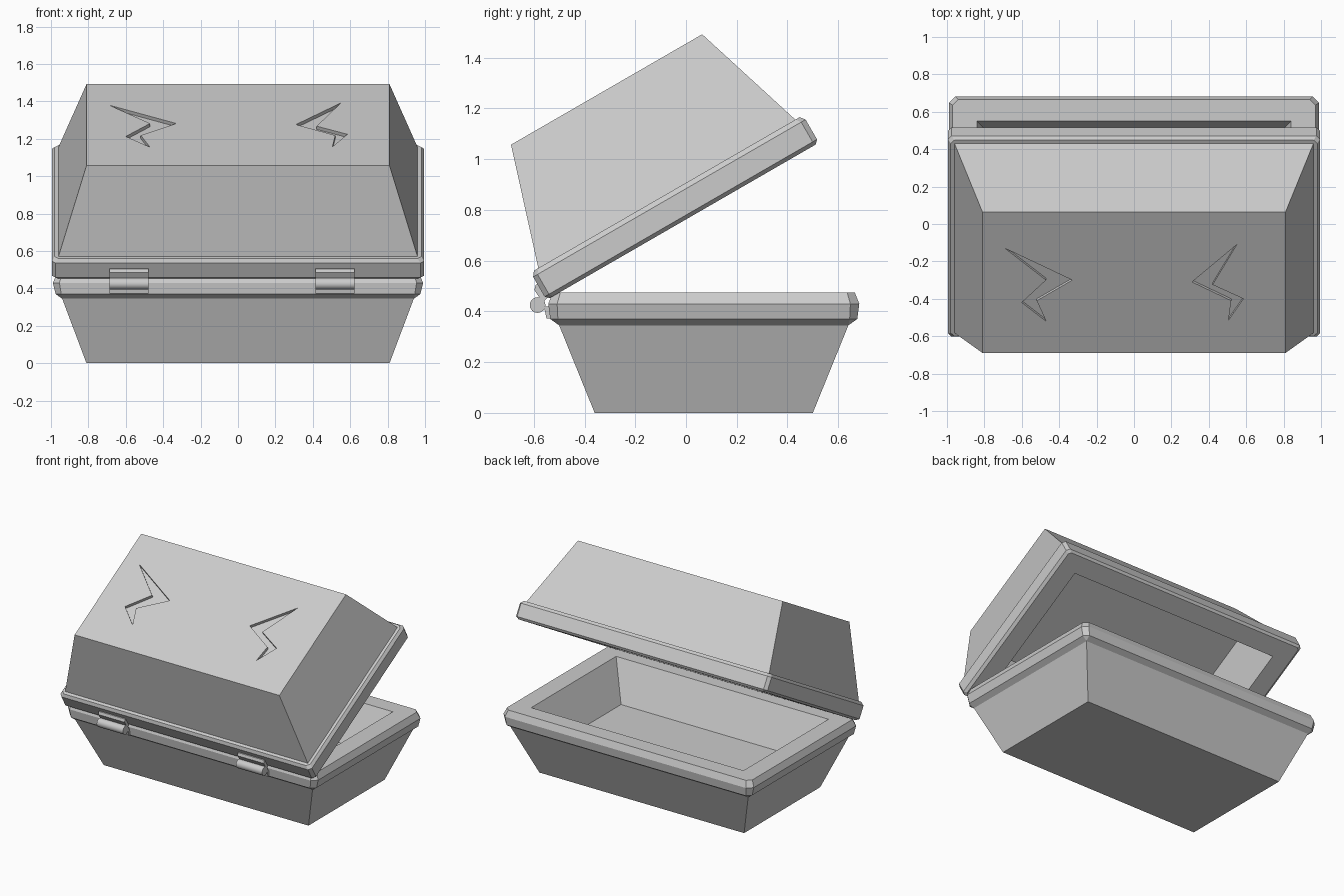
import bpy, bmesh, math
from mathutils import Matrix

if "Cube" in bpy.data.objects:
    bpy.data.objects.remove(bpy.data.objects["Cube"])

grey = bpy.data.materials.new("plain_grey")
grey.diffuse_color = (0.6, 0.6, 0.6, 1)
grey.use_nodes = True
grey.node_tree.nodes["Principled BSDF"].inputs["Base Color"].default_value = grey.diffuse_color


def finish(bm, name, matrix=None, mat=grey):
    """Clean the mesh, place it and link it as a named object."""
    bmesh.ops.remove_doubles(bm, verts=bm.verts, dist=1e-5)
    bmesh.ops.recalc_face_normals(bm, faces=bm.faces)
    me = bpy.data.meshes.new(name)
    bm.to_mesh(me)
    bm.free()
    me.materials.append(mat)
    ob = bpy.data.objects.new(name, me)
    if matrix:
        ob.matrix_world = matrix
    bpy.context.collection.objects.link(ob)
    return ob


def loft(name, rings, matrix):
    """Loft rectangles (half x, half y, corner cut, z), capped at both ends."""
    bm = bmesh.new()
    loops = []
    for hx, hy, c, z in rings:
        pts = [(hx, -hy + c), (hx, hy - c), (hx - c, hy), (-hx + c, hy),
               (-hx, hy - c), (-hx, -hy + c), (-hx + c, -hy), (hx - c, -hy)]
        loops.append([bm.verts.new((x, y, z)) for x, y in pts])
    for a, b in zip(loops, loops[1:]):
        for i in range(8):
            j = (i + 1) % 8
            bm.faces.new((a[i], a[j], b[j], b[i]))
    bm.faces.new(loops[0])
    bm.faces.new(loops[-1])
    return finish(bm, name, matrix)


def prism(name, pts, depth, matrix):
    """Extrude a flat outline along local z."""
    bm = bmesh.new()
    low = [bm.verts.new((x, y, 0)) for x, y in pts]
    high = [bm.verts.new((x, y, depth)) for x, y in pts]
    bm.faces.new(low)
    bm.faces.new(high)
    for i in range(len(pts)):
        j = (i + 1) % len(pts)
        bm.faces.new((low[i], low[j], high[j], high[i]))
    return finish(bm, name, matrix)


# Tray: tapered outside, chamfered rim, tapered cavity
loft("tray", [
    (0.81, 0.43, 0, 0), (0.94, 0.57, 0, 0.345), (0.975, 0.605, 0.03, 0.37),
    (0.99, 0.613, 0.035, 0.43), (0.97, 0.595, 0.03, 0.475),
    (0.84, 0.48, 0, 0.475), (0.71, 0.35, 0, 0.215)],
    Matrix.Translation((0, 0.07, 0)))

# Lid: cavity, rim and tapered outside, tilted open by 30 degrees
lid_frame = Matrix.Translation((0, -0.013, 0.755)) @ Matrix.Rotation(math.radians(30), 4, 'X')
lid = loft("lid", [
    (0.74, 0.38, 0, 0.28), (0.84, 0.48, 0, 0), (0.975, 0.605, 0.015, 0),
    (0.995, 0.62, 0.02, 0.015), (0.995, 0.62, 0.02, 0.105),
    (0.98, 0.605, 0.02, 0.125), (0.96, 0.585, 0, 0.125), (0.81, 0.435, 0, 0.6)],
    lid_frame)

# Zigzag grooves cut into the lid top (outlines in plan, unprojected onto the slope)
bolts = [
    [(-.69, -.13), (-.33, -.30), (-.52, -.41), (-.47, -.52), (-.60, -.42), (-.47, -.30)],
    [(.55, -.11), (.31, -.31), (.52, -.41), (.505, -.515), (.585, -.40), (.42, -.325)]]
for i, plan in enumerate(bolts):
    pts = [(x, (y + 0.313) / math.cos(math.radians(30))) for x, y in plan]
    cutter = prism(f"groove_cutter_{i}", pts, 0.1, lid_frame @ Matrix.Translation((0, 0, 0.58)))
    cutter.hide_render = True
    cutter.hide_set(True)
    mod = lid.modifiers.new("groove", 'BOOLEAN')
    mod.operation = 'DIFFERENCE'
    mod.solver = 'EXACT'
    mod.object = cutter

# Hinges: barrel plus one leaf on the tray and one on the lid
along_x = Matrix(((0, 0, 1, 0), (1, 0, 0, 0), (0, 1, 0, 0), (0, 0, 0, 1)))
barrel = [(-0.585 + 0.031 * math.cos(k * math.pi / 8),
           0.425 + 0.031 * math.sin(k * math.pi / 8)) for k in range(16)]
tray_leaf = [(-0.56, 0.42), (-0.53, 0.42), (-0.53, 0.372), (-0.55, 0.372)]
lid_leaf = [(-0.575, 0.45), (-0.56, 0.44), (-0.54, 0.46), (-0.57, 0.51), (-0.592, 0.505), (-0.598, 0.485)]
for side, x in (("left", -0.583), ("right", 0.518)):
    place = Matrix.Translation((x - 0.104, 0, 0)) @ along_x
    ob = prism("hinge_barrel_" + side, barrel, 0.208, place)
    bpy.context.view_layer.objects.active = ob
    ob.select_set(True)
    bpy.ops.object.shade_smooth_by_angle(angle=math.radians(40))
    ob.select_set(False)
    prism("hinge_tray_leaf_" + side, tray_leaf, 0.208, place)
    prism("hinge_lid_leaf_" + side, lid_leaf, 0.208, place)
